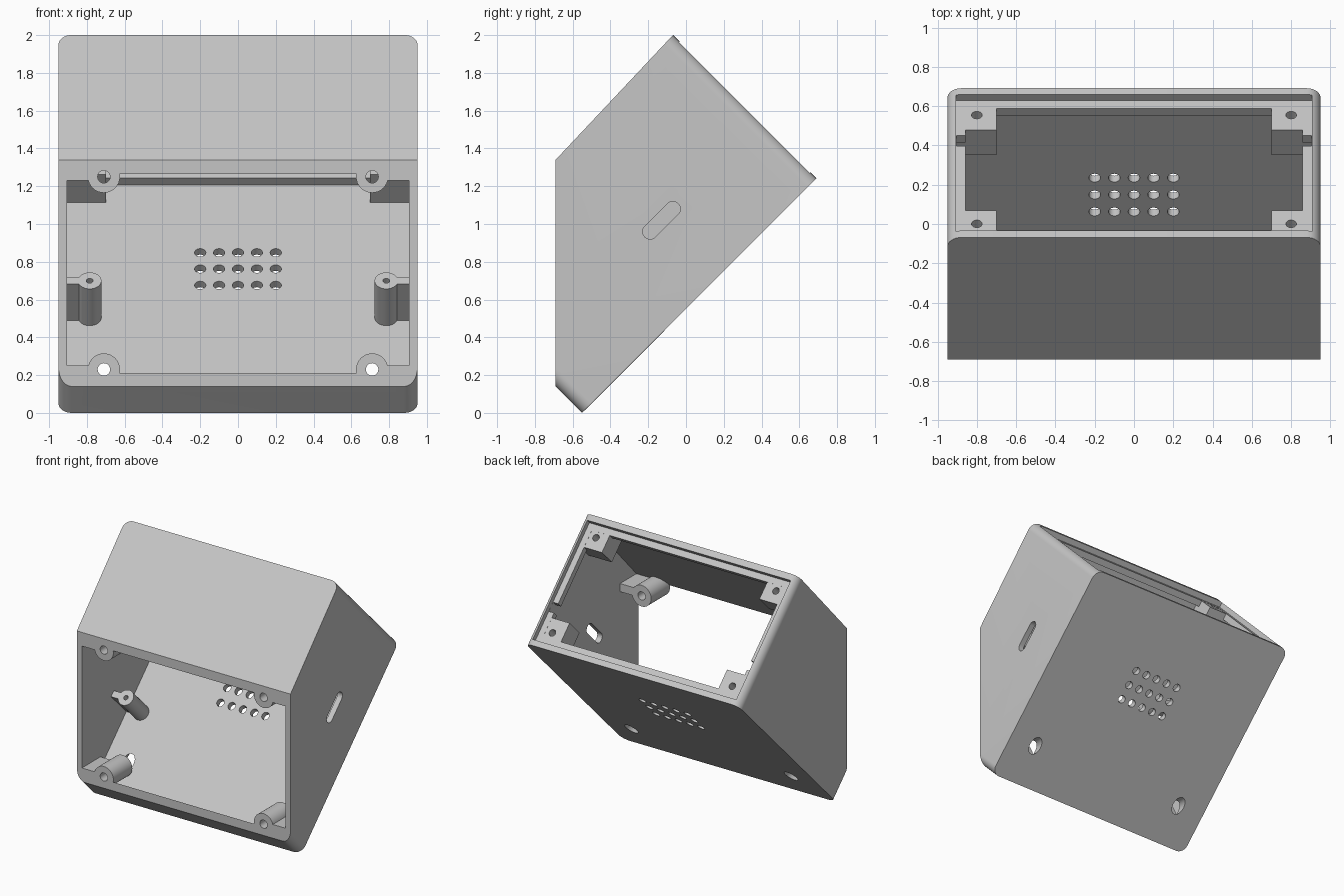
import bpy, bmesh, math
from mathutils import Matrix

cube = bpy.data.objects.get("Cube")
if cube:
    bpy.data.objects.remove(cube, do_unlink=True)

grey = bpy.data.materials.new("light_grey_plastic")
grey.use_nodes = True
COLOUR = (0.56, 0.56, 0.56, 1)
grey.diffuse_color = COLOUR
grey.node_tree.nodes["Principled BSDF"].inputs["Base Color"].default_value = COLOUR

# The box is tilted 45 degrees: local axes are x, u (up the floor), v (off the floor)
WORLD = Matrix.Identity(4)
TILT = Matrix.Translation((0, -0.55, 0)) @ Matrix.Rotation(math.radians(45), 4, 'X')
TURN = {'Y': Matrix.Rotation(math.pi / 2, 4, 'X'), 'Z': Matrix.Identity(4)}


def finish(bm, name):
    bmesh.ops.recalc_face_normals(bm, faces=bm.faces)
    mesh = bpy.data.meshes.new(name)
    bm.to_mesh(mesh)
    bm.free()
    mesh.materials.append(grey)
    obj = bpy.data.objects.new(name, mesh)
    bpy.context.collection.objects.link(obj)
    return obj


def prism(name, points, axis, a, b, frame):
    """Closed solid: a 2D outline swept along x or z of the given frame."""
    bm = bmesh.new()
    ends = [[bm.verts.new((t, *p) if axis == 'X' else (*p, t)) for p in points]
            for t in (a, b)]
    for end in ends:
        bm.faces.new(end)
    for i in range(len(points)):
        bm.faces.new((ends[0][i - 1], ends[0][i], ends[1][i], ends[1][i - 1]))
    bm.transform(frame)
    return finish(bm, name)


def box(name, xs, lo, hi, frame):
    x0, x1 = sorted(xs)
    outline = [(lo[0], lo[1]), (hi[0], lo[1]), (hi[0], hi[1]), (lo[0], hi[1])]
    return prism(name, outline, 'X', x0, x1, frame)


def rod(name, centre, radius, length, axis, frame, sides=32):
    bm = bmesh.new()
    bmesh.ops.create_cone(bm, cap_ends=True, segments=sides, radius1=radius, radius2=radius,
                          depth=length,
                          matrix=frame @ Matrix.Translation(centre) @ TURN[axis])
    return finish(bm, name)


def volume(mesh):
    bm = bmesh.new()
    bm.from_mesh(mesh)
    result = bm.calc_volume()
    bm.free()
    return result


def combine(target, tool, op='DIFFERENCE'):
    """Boolean with the first solver whose result has a plausible volume."""
    vt, vc = volume(target.data), volume(tool.data)
    low, high = {'DIFFERENCE': (vt - vc, vt), 'UNION': (vt, vt + vc),
                 'INTERSECT': (0, vt)}[op]
    low = max(low, 0.05 * vt)
    mod = target.modifiers.new("boolean", 'BOOLEAN')
    mod.operation, mod.object = op, tool
    for solver in ('MANIFOLD', 'EXACT', 'FLOAT'):
        mod.solver = solver
        bpy.context.view_layer.update()
        graph = bpy.context.evaluated_depsgraph_get()
        mesh = bpy.data.meshes.new_from_object(target.evaluated_get(graph))
        if low - 1e-4 < volume(mesh) < high + 1e-4:
            target.data = mesh
            break
    target.modifiers.remove(mod)
    bpy.data.objects.remove(tool, do_unlink=True)


def arc(cx, cy, r, start, end, n=8):
    return [(cx + r * math.cos(math.radians(start + (end - start) * i / n)),
             cy + r * math.sin(math.radians(start + (end - start) * i / n)))
            for i in range(n + 1)]


# Outer block with rounded corners
W, LEN, R = 0.95, 1.755, 0.07
outline = (arc(W - R, LEN - R, R, 0, 90) + arc(R - W, LEN - R, R, 90, 180)
           + arc(R - W, R, R, 180, 270) + arc(W - R, R, R, 270, 360))
case = prism("enclosure", outline, 'Z', 0, 1.4, TILT)

# Cavity, open at the upper back
cavity = [(0.05, 0.045), (2, 0.045), (2, 1.033), (0.05, 0.97)]
combine(case, prism("cavity", cavity, 'X', -0.905, 0.905, TILT))

# Ledge that seats the rear cover
ledge = box("ledge", (-0.925, 0.925), (1.66, 0.02), (1.71, 1.05), TILT)
combine(ledge, box("window", (-0.858, 0.858), (1.5, 0.10), (1.9, 0.975), TILT))
combine(case, ledge, 'UNION')

for s in (-1, 1):
    # Corner blocks for the rear cover screws
    for v0, v1 in ((0.03, 0.255), (0.835, 1.045)):
        combine(case, box("block", (s * 0.70, s * 0.92), (1.53, v0), (1.709, v1), TILT),
                'UNION')
    # Front screw bosses, each tied to the side wall by a web
    for z, z0, z1 in ((0.23, 0.185, 0.25), (1.25, 1.23, 1.295)):
        combine(case, rod("boss", (s * 0.71, -0.63, z), 0.085, 0.36, 'Y', WORLD), 'UNION')
        combine(case, box("web", (s * 0.72, s * 0.93), (-0.77, z0), (-0.455, z1), WORLD),
                'UNION')

# Trim to the upright open front and the sloping roof
trim = [(-0.69, -0.5), (2, -0.5), (2, 4.2), (-0.69, 1.34)]
combine(case, prism("trim", trim, 'X', -1.2, 1.2, WORLD), 'INTERSECT')

for s in (-1, 1):
    # Screw holes in the corner blocks and the front bosses
    for v in (0.147, 0.93):
        combine(case, rod("hole", (s * 0.8, 1.68, v), 0.027, 0.2, 'Y', TILT, 20))
    for z in (0.23, 1.25):
        combine(case, rod("hole", (s * 0.71, -0.6, z), 0.033, 0.4, 'Y', WORLD, 24))
    # Snap notch through the side ledge
    combine(case, box("notch", (s * 0.84, s * 0.904), (1.6, 0.295), (1.8, 0.37), TILT))
    # Screwdriver access through the floor
    combine(case, rod("access", (s * 0.71, -0.27, 0.23), 0.05, 0.34, 'Y', WORLD, 24))

# Sound holes in the floor
for i in range(-2, 3):
    for j in (-1, 0, 1):
        combine(case, rod("vent", (i * 0.1, 1.033 + j * 0.122, 0), 0.03, 0.3, 'Z', TILT, 20))

# Cable slot in the left wall
slot = arc(1.103, 0.424, 0.04, -90, 90) + arc(0.933, 0.424, 0.04, 90, 270)
combine(case, prism("slot", slot, 'X', 0.8, 1.1, TILT))

# Board posts on the floor with a rib to the side wall
parts = [case]
for s, side in ((1, "left"), (-1, "right")):
    post = rod(side + "_board_post", (s * 0.785, 0.67, 0.175), 0.062, 0.29, 'Z', TILT)
    combine(post, box("rib", (s * 0.80, s * 0.92), (0.645, 0.031), (0.695, 0.319), TILT),
            'UNION')
    combine(post, rod("hole", (s * 0.785, 0.67, 0.27), 0.018, 0.2, 'Z', TILT, 16))
    parts.append(post)

# Smooth the round walls, keep the edges crisp
for obj in parts:
    bpy.ops.object.select_all(action='DESELECT')
    obj.select_set(True)
    bpy.context.view_layer.objects.active = obj
    bpy.ops.object.shade_smooth_by_angle(angle=math.radians(30))
